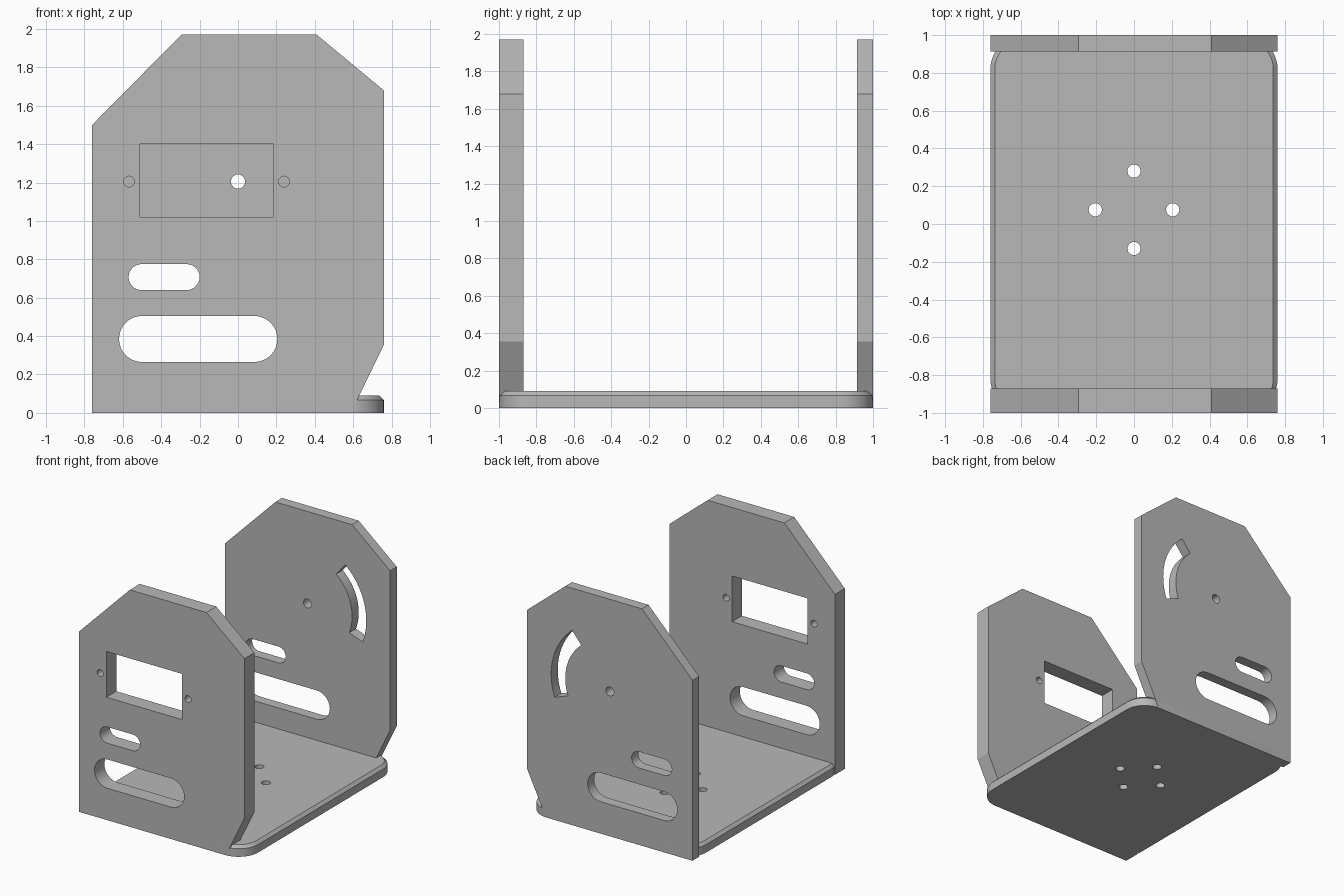
import bpy
import bmesh
from math import cos, sin, pi, radians
from mathutils import Vector

if "Cube" in bpy.data.objects:
    bpy.data.objects.remove(bpy.data.objects["Cube"])

grey = bpy.data.materials.new("plain_grey")
grey.use_nodes = True
colour = (0.48, 0.48, 0.48, 1)
grey.diffuse_color = colour
grey.node_tree.nodes["Principled BSDF"].inputs["Base Color"].default_value = colour


def arc(cx, cy, r, start, end, steps=16):
    """Points along an arc, angles in degrees."""
    angles = [radians(start + (end - start) * i / steps) for i in range(steps + 1)]
    return [(cx + r * cos(a), cy + r * sin(a)) for a in angles]


def circle(cx, cy, r):
    return arc(cx, cy, r, 0, 360, 32)[:-1]


def slot(x0, x1, z0, z1):
    r, zc = (z1 - z0) / 2, (z0 + z1) / 2
    return arc(x1 - r, zc, r, -90, 90) + arc(x0 + r, zc, r, 90, 270)


def rectangle(x0, x1, z0, z1):
    return [(x0, z0), (x1, z0), (x1, z1), (x0, z1)]


def prism(name, profile, low, high, upright):
    """Extrude a profile along y (upright) or along z (flat)."""
    def place(p, d):
        return (p[0], d, p[1]) if upright else (p[0], p[1], d)
    bm = bmesh.new()
    face = bm.faces.new([bm.verts.new(place(p, low)) for p in profile])
    new = bmesh.ops.extrude_face_region(bm, geom=[face])["geom"]
    shift = Vector(place((0, 0), high - low))
    bmesh.ops.translate(bm, vec=shift, verts=[v for v in new if isinstance(v, bmesh.types.BMVert)])
    bmesh.ops.recalc_face_normals(bm, faces=bm.faces)
    mesh = bpy.data.meshes.new(name)
    bm.to_mesh(mesh)
    bm.free()
    mesh.materials.append(grey)
    ob = bpy.data.objects.new(name, mesh)
    bpy.context.collection.objects.link(ob)
    return ob


def select(ob):
    bpy.ops.object.select_all(action='DESELECT')
    ob.select_set(True)
    bpy.context.view_layer.objects.active = ob


def cut(ob, profiles, low, high, upright):
    """Cut each profile straight through the plate, then smooth the round walls."""
    for profile in profiles:
        cutter = prism("cutter", profile, low - 0.1, high + 0.1, upright)
        cutter.hide_render = True
        mod = ob.modifiers.new("cut", 'BOOLEAN')
        mod.operation = 'DIFFERENCE'
        mod.solver = 'EXACT'
        mod.object = cutter
        select(ob)
        bpy.ops.object.modifier_apply(modifier=mod.name)
        bpy.data.objects.remove(cutter)
    select(ob)
    bpy.ops.object.shade_smooth_by_angle(angle=radians(25))


# Base plate: rounded corners and a chamfered top rim
W, R, T, C = 0.76, 0.18, 0.09, 0.023
outline = []
for sx, sy, start in ((1, 1, 0), (-1, 1, 90), (-1, -1, 180), (1, -1, 270)):
    outline += arc(sx * (W - R), sy * (1 - R), R, start, start + 90, 12)
base = prism("base_plate", outline, 0, T, False)
bm = bmesh.new()
bm.from_mesh(base.data)
rim = [e for e in bm.edges if all(v.co.z > T - 0.001 for v in e.verts)]
bmesh.ops.bevel(bm, geom=rim, offset=C, segments=1, affect='EDGES')
bm.to_mesh(base.data)
bm.free()
holes = [circle(x, y, 0.035) for x, y in
         ((0, 0.28), (-0.205, 0.075), (0.205, 0.075), (0, -0.13))]
cut(base, holes, 0, T, False)

# Upright walls share one outline and two cable slots
wall = [(-W, 0), (0.588, 0), (W, 0.355), (W, 1.68),
        (0.41, 1.97), (-0.295, 1.97), (-W, 1.5)]
slots = [slot(-0.57, -0.2, 0.64, 0.775), slot(-0.62, 0.205, 0.265, 0.505)]
PIVOT = 1.205

# Front wall: rectangular window with a screw hole on each side
front = prism("front_wall", wall, -1, -0.87, True)
window = [rectangle(-0.51, 0.185, 1.02, 1.4)]
screws = [circle(x, PIVOT, 0.028) for x in (-0.568, 0.24)]
cut(front, slots + window + screws, -1, -0.87, True)

# Back wall: pivot hole with a curved guide slot around it
back = prism("back_wall", wall, 0.913, 1, True)
guide = arc(0, PIVOT, 0.54, -20, 50, 24) + arc(0, PIVOT, 0.41, 50, -20, 24)
cut(back, slots + [circle(0, PIVOT, 0.037), guide], 0.913, 1, True)
